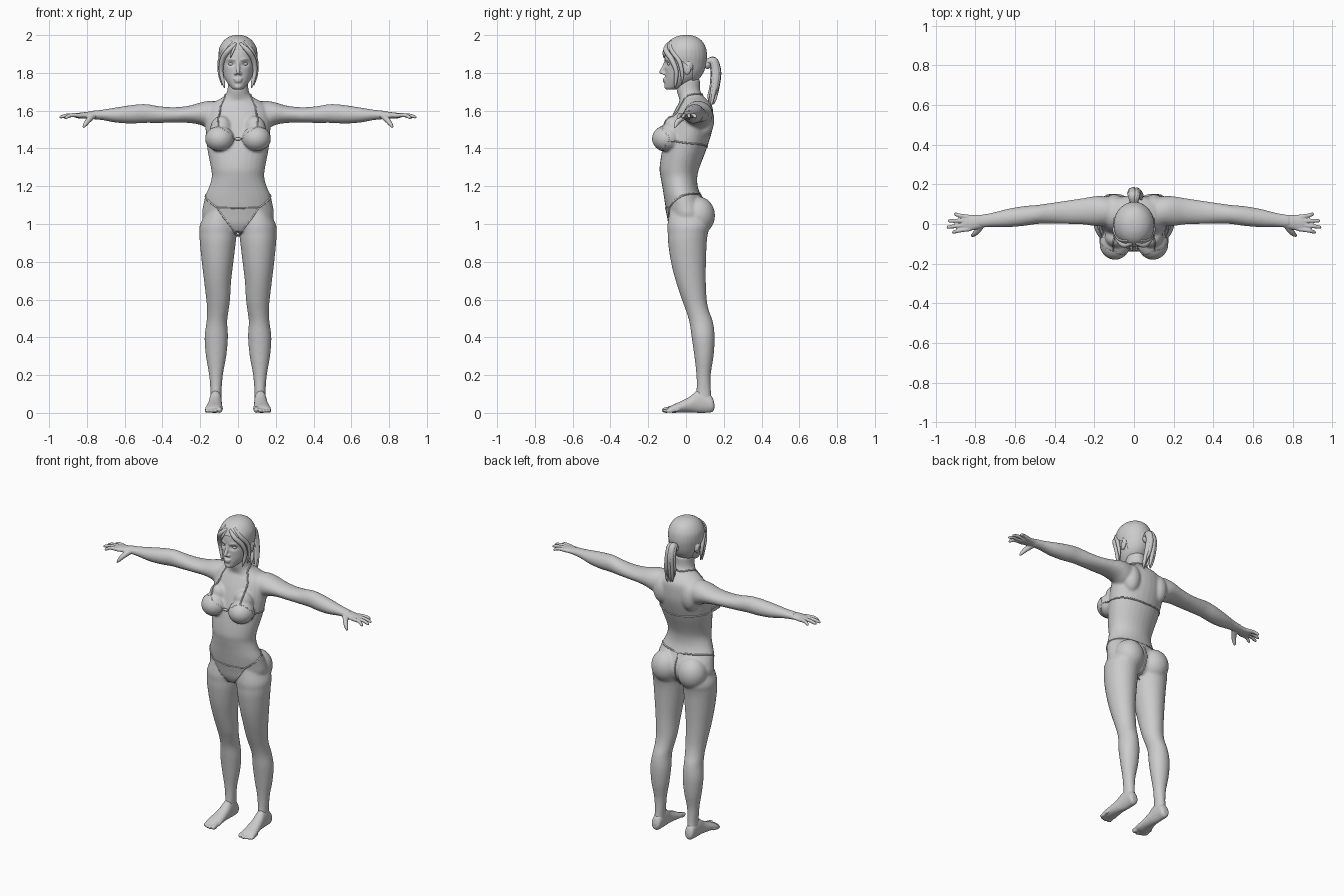
import bpy, bmesh, math
from math import sin, cos, pi, exp
from mathutils import Vector, Matrix
from mathutils.bvhtree import BVHTree


def dense(rows, sub=4):
    """Catmull-Rom interpolation of tuples."""
    out = []
    for i in range(len(rows) - 1):
        a, b, c, d = (rows[max(i - 1, 0)], rows[i], rows[i + 1], rows[min(i + 2, len(rows) - 1)])
        for k in range(sub):
            t = k / sub
            out.append(tuple(0.5 * (2 * q + (r - p) * t + (2 * p - 5 * q + 4 * r - s) * t * t
                                    + (3 * q - p - 3 * r + s) * t ** 3) for p, q, r, s in zip(a, b, c, d)))
    return out + [tuple(rows[-1])]


def skin(bm, rings):
    rings = [[bm.verts.new(p) for p in r] for r in rings]
    n = len(rings[0])
    for r, q in zip(rings, rings[1:]):
        for i in range(n):
            bm.faces.new((r[i], r[(i + 1) % n], q[(i + 1) % n], q[i]))
    bm.faces.new(rings[0][::-1])
    bm.faces.new(rings[-1])


def loft(bm, axis, rows, s=1, n=28):
    """Rows: position on axis, then min/max on each of the other two axes."""
    o = [i for i in range(3) if i != axis]
    rings = []
    for t, a0, a1, b0, b1 in dense(rows):
        ring = []
        for i in range(n):
            p = [0, 0, 0]
            p[axis] = t
            p[o[0]] = (a0 + a1) / 2 + (a1 - a0) / 2 * cos(2 * pi * i / n)
            p[o[1]] = (b0 + b1) / 2 + (b1 - b0) / 2 * sin(2 * pi * i / n)
            p[0] *= s
            ring.append(p)
        rings.append(ring)
    skin(bm, rings)


def tube(bm, rows, s=1, n=10, sub=5, snap=None, flat=1):
    """Rows: x, y, z, radius."""
    rows = dense(rows, sub)
    pts = [Vector((r[0] * s, r[1], r[2])) for r in rows]
    if snap:
        pts = [snap.find_nearest(p)[0] for p in pts]
    u, rings = Vector((0.3, 0.2, 0.9)), []
    for i, p in enumerate(pts):
        t = (pts[min(i + 1, len(pts) - 1)] - pts[max(i - 1, 0)]).normalized()
        u = (u - t * u.dot(t)).normalized()
        v = t.cross(u)
        rings.append([p + rows[i][3] * (u * cos(2 * pi * k / n) + v * flat * sin(2 * pi * k / n)) for k in range(n)])
    skin(bm, rings)


def ball(bm, c, r, s=1, rx=0):
    m = Matrix.Translation((c[0] * s, c[1], c[2])) @ Matrix.Rotation(rx, 4, 'X') @ Matrix.Diagonal((*r, 1))
    bmesh.ops.create_uvsphere(bm, u_segments=24, v_segments=16, radius=1, matrix=m)


def finish(name, bm, voxel=0, smooth=0):
    bmesh.ops.recalc_face_normals(bm, faces=bm.faces)
    me = bpy.data.meshes.new(name)
    bm.to_mesh(me)
    bm.free()
    ob = bpy.data.objects.new(name, me)
    bpy.context.collection.objects.link(ob)
    if voxel:
        m = ob.modifiers.new("fuse", 'REMESH')
        m.mode, m.voxel_size = 'VOXEL', voxel
        m = ob.modifiers.new("soften", 'SMOOTH')
        m.factor, m.iterations = 0.5, smooth
        ev = ob.evaluated_get(bpy.context.evaluated_depsgraph_get())
        me = bpy.data.meshes.new_from_object(ev)
        ob.modifiers.clear()
        ob.data = me
    me.shade_smooth()
    return ob


def shell(name, src, keep, off):
    """Copy the faces of src that pass keep(), pushed outwards."""
    bm = bmesh.new()
    bm.from_mesh(src.data)
    bm.normal_update()
    bmesh.ops.delete(bm, geom=[f for f in bm.faces if not keep(f.calc_center_median())], context='FACES')
    for v, nrm in [(v, v.normal.copy()) for v in bm.verts]:
        v.co += nrm * off
    return finish(name, bm)


# Body: torso, legs and arms fused together
bm = bmesh.new()
loft(bm, 2, [(.96, -.09, .09, -.07, .07), (1.0, -.165, .165, -.09, .10), (1.05, -.19, .19, -.10, .115),
             (1.1, -.184, .184, -.11, .105), (1.15, -.173, .173, -.118, .08), (1.2, -.152, .152, -.126, .062),
             (1.25, -.139, .139, -.135, .06), (1.3, -.144, .144, -.14, .072), (1.4, -.163, .163, -.125, .11),
             (1.5, -.172, .172, -.10, .14), (1.57, -.172, .172, -.075, .145), (1.62, -.16, .16, -.05, .14),
             (1.65, -.12, .12, -.035, .12), (1.675, -.075, .075, -.04, .095), (1.71, -.056, .056, -.05, .075),
             (1.77, -.054, .054, -.05, .075)])
for s in (1, -1):
    loft(bm, 2, [(1.1, .05, .15, -.08, .10), (1.0, .008, .2, -.098, .125), (.95, .008, .204, -.097, .116),
                 (.9, .012, .202, -.095, .11), (.8, .024, .192, -.08, .106), (.7, .036, .18, -.055, .105),
                 (.6, .042, .168, -.022, .11), (.54, .05, .164, .0, .122), (.48, .057, .167, .018, .143),
                 (.4, .053, .177, .03, .152), (.3, .062, .17, .044, .146), (.2, .08, .153, .055, .131),
                 (.11, .087, .146, .055, .133), (.05, .088, .15, .05, .14)], s)
    loft(bm, 0, [(.09, -.01, .13, 1.52, 1.645), (.15, -.012, .14, 1.505, 1.652), (.2, -.01, .14, 1.525, 1.643),
                 (.26, -.002, .13, 1.535, 1.626), (.34, .0, .118, 1.536, 1.618), (.42, .002, .106, 1.535, 1.624),
                 (.49, .0, .096, 1.535, 1.635), (.56, -.01, .09, 1.532, 1.63), (.64, -.016, .076, 1.536, 1.618),
                 (.72, -.015, .056, 1.55, 1.605), (.79, -.02, .045, 1.556, 1.598)], s)
    ball(bm, (.096, -.1, 1.452), (.075, .078, .068), s)
    ball(bm, (.088, -.06, 1.5), (.06, .055, .075), s, .4)
    ball(bm, (.093, .066, 1.045), (.09, .088, .1), s)
    ball(bm, (.1, .095, 1.55), (.055, .055, .09), s)
body = finish("body", bm, .007, 8)
tree = BVHTree.FromObject(body, bpy.context.evaluated_depsgraph_get())

# Hands and feet
for s, side in ((1, "left"), (-1, "right")):
    bm = bmesh.new()
    loft(bm, 0, [(.75, -.016, .049, 1.556, 1.597), (.79, -.025, .045, 1.557, 1.595), (.82, -.033, .046, 1.558, 1.591),
                 (.85, -.033, .046, 1.56, 1.588), (.868, -.028, .04, 1.566, 1.584)], s)
    for y0, tip in ((-.025, (.918, -.042, 1.562)), (-.005, (.944, -.016, 1.567)),
                    (.016, (.938, .016, 1.568)), (.035, (.908, .05, 1.567))):
        tube(bm, [(.83, y0, 1.574, .012), ((.85 + tip[0]) / 2, (y0 + tip[1]) / 2, 1.576, .0105),
                  (tip[0] - .006, tip[1], tip[2], .0085), (*tip, .004)], s)
    tube(bm, [(.77, -.005, 1.572, .018), (.793, -.038, 1.548, .015), (.81, -.054, 1.525, .011),
              (.82, -.06, 1.51, .005)], s)
    finish(side + "_hand", bm, .004, 2)
    bm = bmesh.new()
    loft(bm, 1, [(.15, .105, .135, .02, .05), (.138, .09, .147, .004, .085), (.1, .087, .149, .0, .115),
                 (.06, .086, .152, .0, .118), (.02, .085, .158, .003, .086), (-.03, .082, .168, .002, .06),
                 (-.07, .08, .174, .0, .043), (-.092, .084, .17, .004, .03)], s)
    for i, (x, y, r) in enumerate(((.097, -.103, .0155), (.119, -.105, .0115), (.136, -.1, .011),
                                   (.152, -.094, .0105), (.166, -.085, .010))):
        ball(bm, (x, y, r), (r * .95, .024, r), s)
        ball(bm, (x, y + .025, r + .006), (r * .85, .028, r), s)
    finish(side + "_foot", bm, .0045, 2)

# Head with nose, lips, brows and ears
bm = bmesh.new()
loft(bm, 2, [(1.712, -.022, .022, -.104, -.06), (1.722, -.036, .036, -.112, -.02), (1.745, -.055, .055, -.113, .03),
             (1.775, -.073, .073, -.112, .065), (1.81, -.083, .083, -.112, .088), (1.85, -.09, .09, -.113, .1),
             (1.89, -.095, .095, -.113, .104), (1.93, -.091, .091, -.105, .098), (1.965, -.07, .07, -.082, .078),
             (1.985, -.042, .042, -.048, .048), (1.992, -.015, .015, -.015, .02)])
tube(bm, [(0, -.106, 1.86, .009), (0, -.118, 1.83, .010), (0, -.13, 1.805, .011), (0, -.128, 1.795, .006)])
ball(bm, (0, -.112, 1.767), (.024, .012, .007))
ball(bm, (0, -.111, 1.756), (.02, .012, .008))
ball(bm, (0, -.102, 1.727), (.02, .014, .014))
for s in (1, -1):
    ball(bm, (.012, -.117, 1.797), (.009, .011, .008), s)
    tube(bm, [(.015, -.108, 1.868, .007), (.04, -.1, 1.874, .007), (.065, -.076, 1.866, .005)], s)
    ball(bm, (.09, .01, 1.822), (.011, .019, .033), s, -.2)
head = finish("head", bm, .0045, 3)
for v in head.data.vertices:
    d = ((abs(v.co.x) - .036) / .02) ** 2 + ((v.co.z - 1.847) / .013) ** 2
    if v.co.y < -.04:
        v.co.y += .012 * exp(-d)
bm = bmesh.new()
for s in (1, -1):
    ball(bm, (.036, -.082, 1.847), (.016, .016, .011), s)
finish("eyes", bm)

# Hair cap, loose locks and ponytail
shell("hair_cap", head, lambda c: c.z > (1.765 if c.y > .03 else 1.845 - 1.0 * min(c.y, .03) if c.y > -.075 else 1.92)
      and (abs(c.x) < .099 or c.z > 1.86), .008)
bm = bmesh.new()
for s in (1, -1):
    tube(bm, [(.01, -.095, 1.955, .008), (.05, -.106, 1.92, .014), (.082, -.075, 1.87, .014),
              (.09, -.052, 1.81, .012), (.078, -.055, 1.75, .009), (.072, -.06, 1.72, .002)], s)
    tube(bm, [(.03, -.08, 1.965, .008), (.07, -.075, 1.92, .013), (.096, -.035, 1.86, .012),
              (.096, -.02, 1.79, .009), (.085, -.025, 1.735, .002)], s)
tube(bm, [(-.01, -.098, 1.95, .006), (-.03, -.117, 1.91, .007), (-.04, -.117, 1.88, .002)])
finish("hair_locks", bm)
bm = bmesh.new()
ball(bm, (0, .113, 1.845), (.024, .02, .024))
for i in range(9):
    a = i * 2.4
    dx, dy = cos(a) * .02, sin(a) * .014
    end = 1.62 + .014 * (i % 5)
    tube(bm, [(dx * .4, .1, 1.85 + dy * .5, .01), (dx * .8, .14 + dy * .6, 1.865 + dy * .5, .014),
              (dx, .158 + dy, 1.81, .015), (dx * 1.3 + .006, .152 + dy, 1.73, .013),
              (dx * 1.4 + .012, .138 + dy * 1.2, end + .03, .008), (dx + .014, .134 + dy, end, .001)])
finish("ponytail", bm)

# Swimwear: cups, front and back panels
shell("top_cups", body, lambda c: c.y < -.07 and
      ((abs(c.x) - .096) / .075) ** 2 + ((c.z - 1.452) / .063) ** 2 < 1, .003)
shell("brief_front", body, lambda c: c.y < .02 and .93 < c.z < 1.085 and abs(c.x) < .014 + max(0, c.z - .95) * .72, .003)
shell("brief_back", body, lambda c: c.y > 0 and 1.125 < c.z < 1.165 and abs(c.x) < .004 + (c.z - 1.125) * .8, .003)

# Swimwear: straps, strings and hems laid on the body
bm = bmesh.new()
r = .0045
for s in (1, -1):
    paths = [
        [(.018, -.125, 1.45), (.06, -.155, 1.492), (.1, -.14, 1.517), (.15, -.12, 1.495), (.17, -.09, 1.452),
         (.15, -.12, 1.408), (.1, -.14, 1.388), (.05, -.14, 1.405), (.018, -.125, 1.45)],
        [(.105, -.14, 1.515), (.11, -.1, 1.57), (.1, -.05, 1.63), (.078, -.01, 1.675), (.065, .04, 1.69), (.03, .085, 1.69),
         (0, .09, 1.69)],
        [(.168, -.09, 1.44), (.17, -.01, 1.43), (.15, .07, 1.42), (.08, .11, 1.412), (0, .11, 1.41)],
        [(0, -.11, 1.083), (.06, -.11, 1.083), (.11, -.09, 1.088), (.15, -.06, 1.12), (.176, -.01, 1.155),
         (.16, .04, 1.17), (.1, .08, 1.17), (0, .1, 1.162)],
        [(.11, -.09, 1.086), (.065, -.1, 1.02), (.025, -.08, .965), (.008, -.03, .945)],
    ]
    for p in paths:
        tube(bm, [(*q, r) for q in p], s, n=8, sub=8, snap=tree)
tube(bm, [(0, .1, 1.16, r), (0, .13, 1.11, r), (0, .14, 1.05, r), (0, .12, .98, r), (0, .05, .94, r), (0, -.03, .94, r)],
     n=8, sub=8, snap=tree)
ball(bm, (0, -.128, 1.45), (.02, .008, .008))
finish("straps_and_strings", bm)
